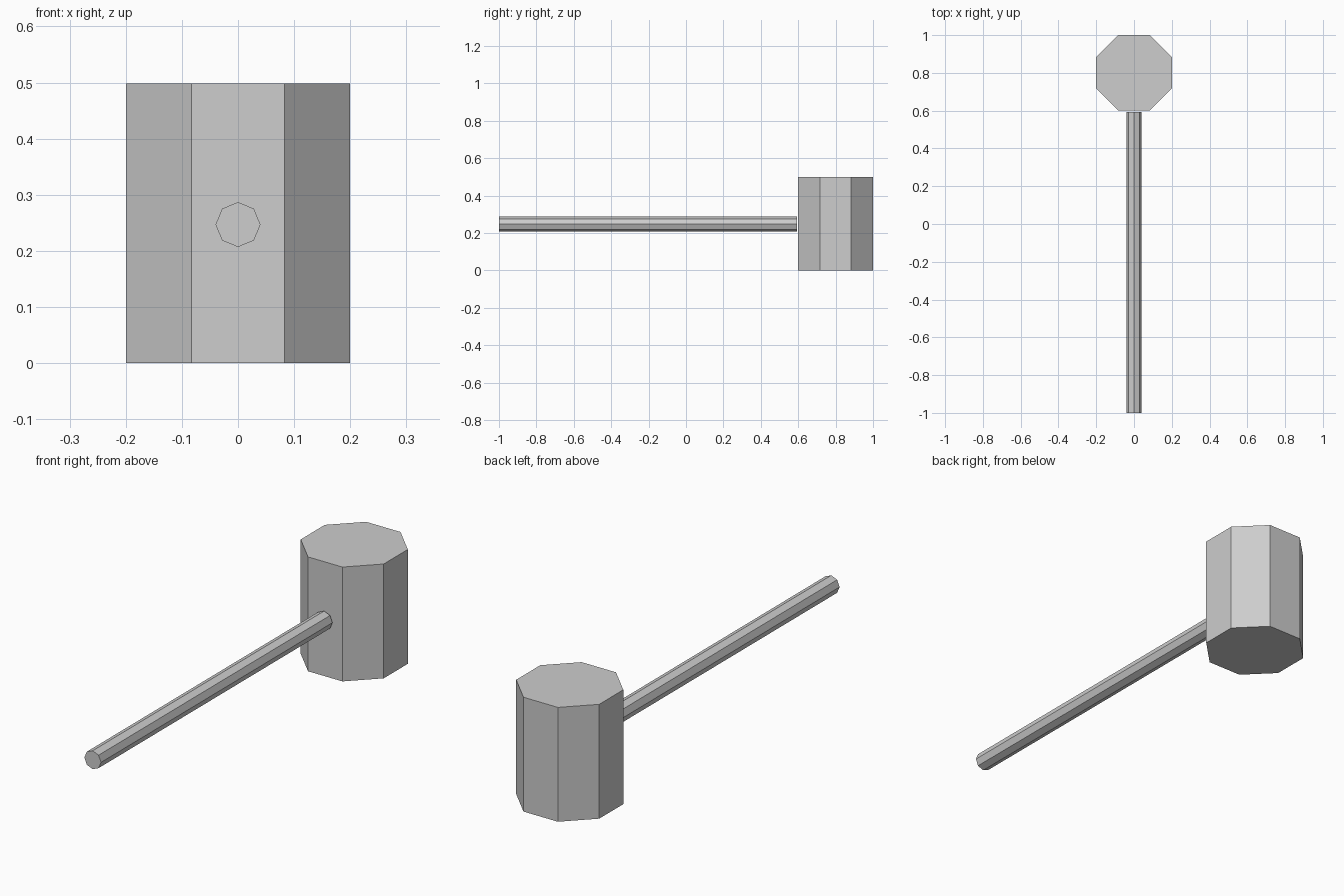
import bpy
from math import cos, pi

default = bpy.data.objects.get("Cube")
if default:
    bpy.data.objects.remove(default, do_unlink=True)

# Single flat grey
COLOUR = (0.61, 0.61, 0.61, 1.0)
grey = bpy.data.materials.new("light_grey")
grey.use_nodes = True
grey.diffuse_color = COLOUR
grey.node_tree.nodes["Principled BSDF"].inputs["Base Color"].default_value = COLOUR


def octagon_bar(name, radius, length, location, rotation):
    """Flat-shaded eight-sided prism."""
    bpy.ops.mesh.primitive_cylinder_add(
        vertices=8, radius=radius, depth=length,
        location=location, rotation=rotation)
    bar = bpy.context.object
    bar.name = name
    bar.data.materials.append(grey)
    return bar


# Upright head, flats facing the front and sides
HEAD_WIDTH, HEAD_HEIGHT = 0.4, 0.498
octagon_bar("mallet_head", HEAD_WIDTH / 2 / cos(pi / 8), HEAD_HEIGHT,
            (0, 0.8, HEAD_HEIGHT / 2), (0, 0, pi / 8))

# Long handle, stopping just short of the head, corners up and sideways
HANDLE_START, HANDLE_END = -1.0, 0.593
octagon_bar("handle", 0.04, HANDLE_END - HANDLE_START,
            (0, (HANDLE_START + HANDLE_END) / 2, 0.247), (pi / 2, 0, 0))
